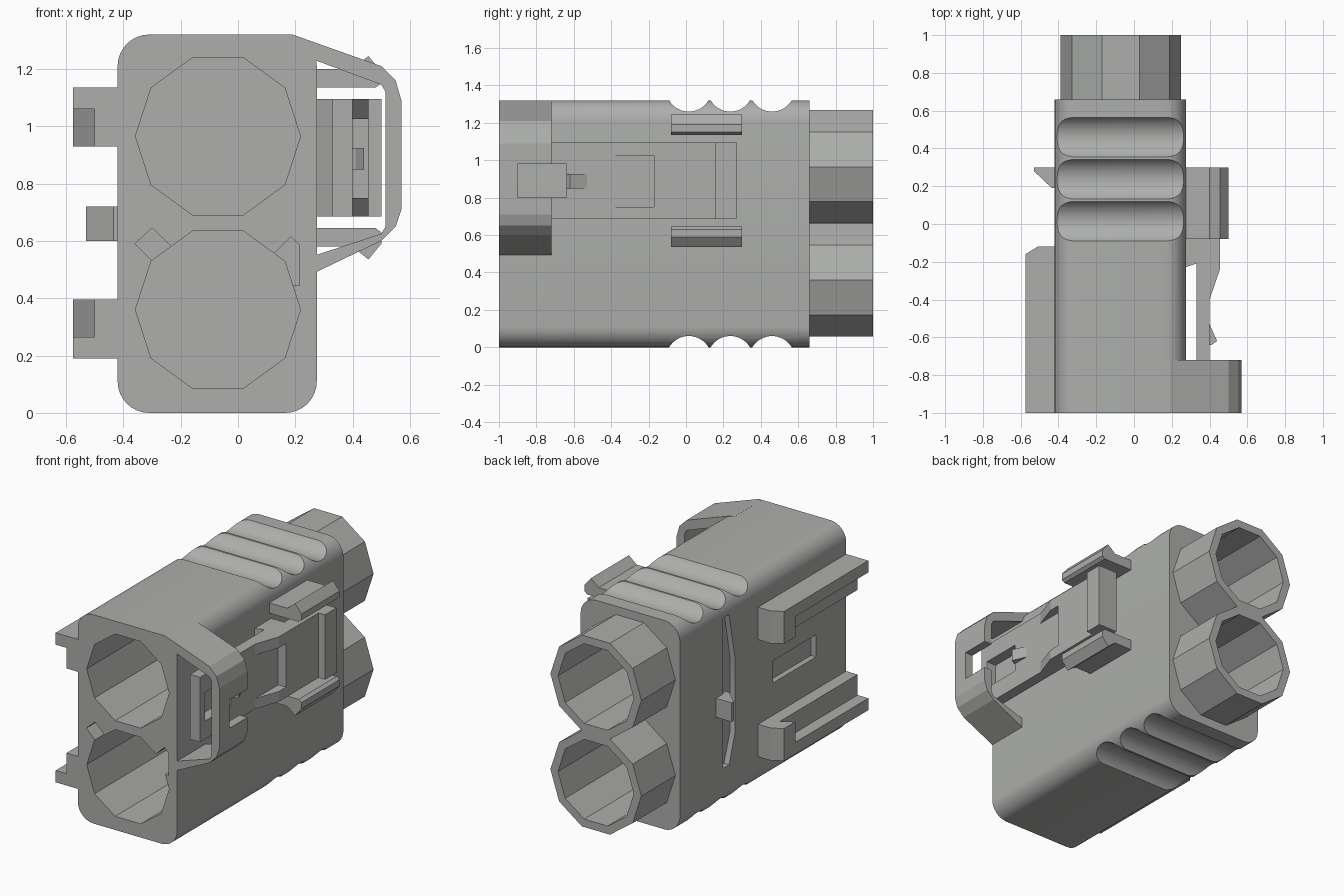
import bpy, bmesh, math

cube = bpy.data.objects.get("Cube")
if cube:
    bpy.data.objects.remove(cube)

grey = bpy.data.materials.new("housing grey")
grey.use_nodes = True
grey.diffuse_color = (0.42, 0.43, 0.415, 1)
grey.node_tree.nodes["Principled BSDF"].inputs["Base Color"].default_value = grey.diffuse_color

CX, MID = -0.07, 0.6625          # bore axis, height of the side symmetry plane
LOW, HIGH = 0.36, 0.965          # bore heights
PLACE = {"x": lambda p, d: (d, p[0], p[1]),
         "y": lambda p, d: (p[0], d, p[1]),
         "z": lambda p, d: (p[0], p[1], d)}


def prism(name, pts, axis, start, end):
    """Extrude a flat profile along an axis."""
    bm = bmesh.new()
    near, far = ([bm.verts.new(PLACE[axis](p, d)) for p in pts] for d in (start, end))
    bm.faces.new(near)
    bm.faces.new(far)
    for i in range(len(pts)):
        j = (i + 1) % len(pts)
        bm.faces.new((near[i], near[j], far[j], far[i]))
    bmesh.ops.recalc_face_normals(bm, faces=bm.faces)
    mesh = bpy.data.meshes.new(name)
    bm.to_mesh(mesh)
    bm.free()
    mesh.materials.append(grey)
    obj = bpy.data.objects.new(name, mesh)
    bpy.context.collection.objects.link(obj)
    return obj


def box(name, x, y, z):
    return prism(name, [(x[0], y[0]), (x[1], y[0]), (x[1], y[1]), (x[0], y[1])], "z", *z)


def ring(cx, cz, r, n, turn=0):
    return [(cx + r * math.cos(turn + math.tau * i / n),
             cz + r * math.sin(turn + math.tau * i / n)) for i in range(n)]


def flip(pts):
    """Mirror a profile about the middle height."""
    return [(a, 2 * MID - z) for a, z in pts]


def cut(obj, cutters):
    bpy.context.view_layer.objects.active = obj
    for c in cutters:
        mod = obj.modifiers.new("cut", "BOOLEAN")
        mod.operation, mod.solver, mod.object = "DIFFERENCE", "EXACT", c
        bpy.ops.object.modifier_apply(modifier=mod.name)
        bpy.data.objects.remove(c)


def smooth(obj, degrees):
    bpy.ops.object.select_all(action="DESELECT")
    obj.select_set(True)
    bpy.context.view_layer.objects.active = obj
    bpy.ops.object.shade_smooth_by_angle(angle=math.radians(degrees))


# Main housing with rounded long edges
R = 0.11
outline = []
for k, (x, z) in enumerate([(0.275 - R, 1.32 - R), (-0.42 + R, 1.32 - R),
                            (-0.42 + R, R), (0.275 - R, R)]):
    for i in range(9):
        a = math.pi / 2 * (k + i / 8)
        outline.append((x + R * math.cos(a), z + R * math.sin(a)))
housing = prism("housing", outline, "y", -1, 0.66)

# Front sockets and rear bores
cutters = []
for z in (LOW, HIGH):
    cutters.append(prism("socket", ring(CX, z, 0.288, 10), "y", -1.1, 0.1))
    cutters.append(prism("bore", ring(CX, z, 0.265, 10), "y", 0.16, 1.1))
# Keyways of the lower socket
cutters.append(prism("left_keyway", [(-0.36, 0.59), (-0.3, 0.645), (-0.2, 0.55), (-0.26, 0.49)],
                     "y", -1.1, 0.05))
cutters.append(prism("right_keyway", [(0.12, 0.55), (0.185, 0.615), (0.215, 0.585),
                                      (0.215, 0.445), (0.1, 0.445)], "y", -1.1, 0.05))
# Finger grooves on top and bottom
for y in (0.015, 0.237, 0.46):
    for z in (1.382, -0.062):
        cutters.append(prism("groove", ring(y, z, 0.122, 48), "x", -0.6, 0.45))
# Spring slot and window on the right side
slot = [(0.23, 0.25), (0.23, 1.2), (0.17, 1.2), (0.11, 0.9), (0.11, 0.43), (0.17, 0.25)]
cutters.append(prism("spring_slot", slot, "x", -0.5, -0.385))
cutters.append(box("side_window", (-0.5, -0.385), (-0.7, -0.27), (0.6, 0.74)))
cut(housing, cutters)
smooth(housing, 25)

# Rear collars
for name, z in (("lower_collar", LOW), ("upper_collar", HIGH)):
    collar = prism(name, ring(CX, z, 0.318, 10), "y", 0.655, 1)
    cut(collar, [prism("bore", ring(CX, z, 0.265, 10), "y", 0.5, 1.1)])
box("collar_bridge", (-0.17, 0.03), (0.655, 1), (0.62, 0.705))

# Mounting rails on the right side: flanged strip with a sloped end stop
rail = [(-0.41, 1.135), (-0.575, 1.135), (-0.575, 1.06), (-0.5, 1.06), (-0.5, 0.93), (-0.41, 0.93)]
stop = [(-0.41, -0.12), (-0.51, -0.12), (-0.575, -0.16), (-0.575, -0.27), (-0.5, -0.22), (-0.41, -0.22)]
for side, prof in (("upper", rail), ("lower", flip(rail))):
    strip = prism(side + "_rail", prof, "y", -1, -0.16)
    heights = [z for _, z in prof]
    prism(side + "_rail_stop", stop, "z", min(heights), max(heights))

# Catch wedge between the rails
prism("catch_wedge", [(-0.41, 0.3), (-0.53, 0.3), (-0.53, 0.28), (-0.435, 0.19), (-0.41, 0.19)],
      "z", 0.6, 0.72)

# Guard loop around the lever
guard = prism("lever_guard", [
    (0.17, 1.32), (0.19, 1.32), (0.5, 1.21), (0.55, 1.16), (0.57, 1.09), (0.57, 0.71), (0.55, 0.65),
    (0.5, 0.6), (0.27, 0.49), (0.27, 0.55), (0.5, 0.625), (0.515, 0.65), (0.515, 1.12),
    (0.5, 1.145), (0.27, 1.23), (0.17, 1.23)], "y", -1, -0.72)
cut(guard, [box("notch", (0.48, 0.7), (-0.9, -0.6), (0.8, 0.98)),
            box("bore_clearance", (0.0, 0.24), (-1.1, -0.6), (1.0, 1.25))])

# Latch lever with thumb bar, recess and front opening
lever = prism("latch_lever", [
    (0.33, -0.95), (0.4, -0.95), (0.4, -0.4), (0.455, -0.24), (0.455, 0.155), (0.5, 0.155),
    (0.5, 0.27), (0.365, 0.27), (0.365, -0.06), (0.27, -0.06), (0.27, -0.23), (0.33, -0.21)],
    "z", 0.685, 1.095)
cut(lever, [box("opening", (0.2, 0.6), (-0.9, -0.64), (0.8, 0.98)),
            box("recess", (0.4, 0.6), (-0.5, -0.17), (0.75, 1.025))])
prism("lever_nub", [(0.39, -0.64), (0.41, -0.64), (0.44, -0.62), (0.4, -0.53), (0.39, -0.53)],
      "z", 0.85, 0.925)

# Guide rails above and below the lever
guide = [(0.27, 1.135), (0.48, 1.135), (0.5, 1.15), (0.5, 1.19), (0.455, 1.245), (0.4, 1.2), (0.27, 1.2)]
prism("upper_guide", guide, "y", -0.08, 0.3)
prism("lower_guide", [(x, 1.78 - z) for x, z in guide], "y", -0.08, 0.3)
